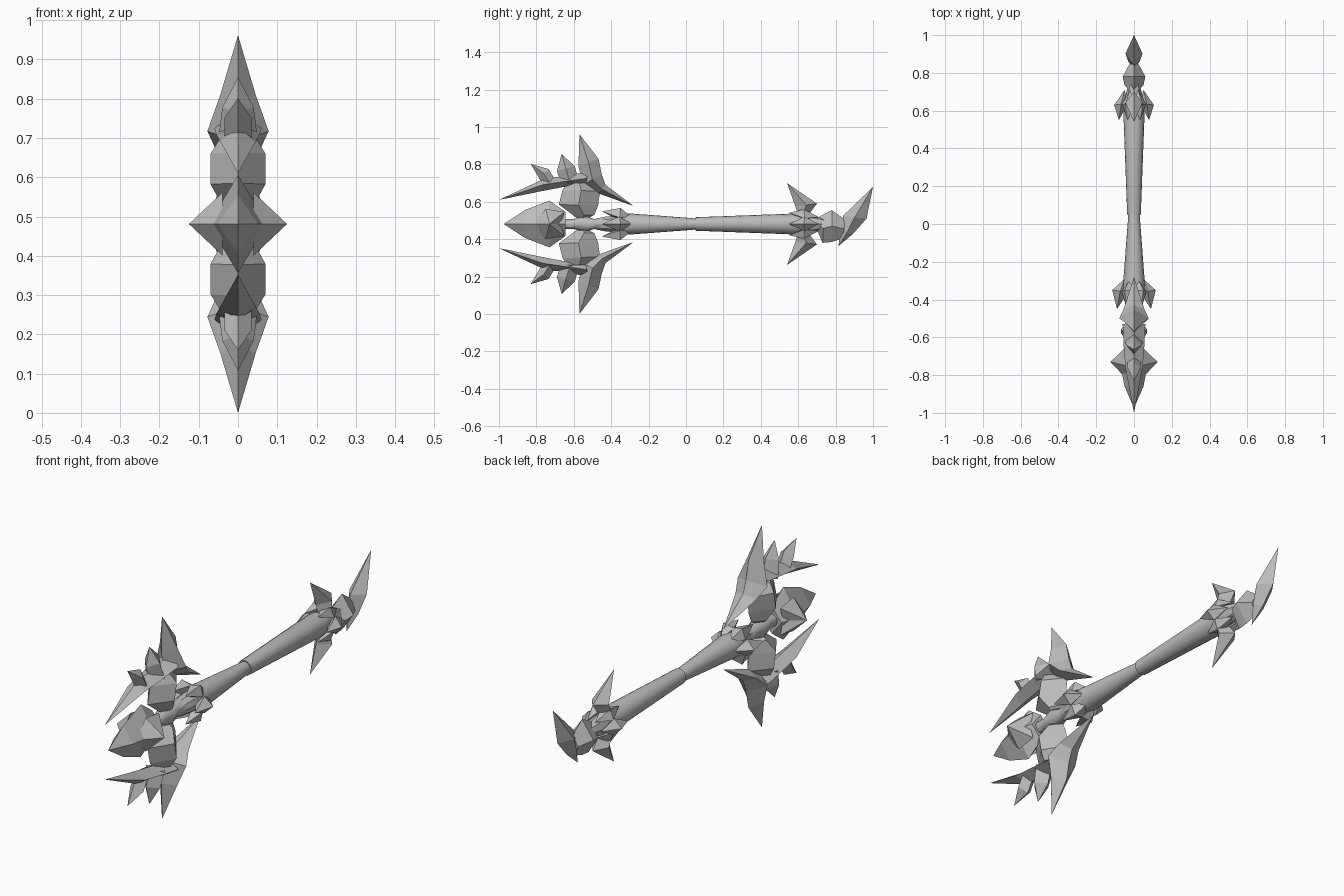
import bpy, bmesh, math
from mathutils import Vector, Matrix

cube = bpy.data.objects.get("Cube")
if cube:
    bpy.data.objects.remove(cube)

MID = 0.481  # height of the long axis

grey = bpy.data.materials.new("stone_grey")
grey.use_nodes = True
grey.diffuse_color = (0.5, 0.5, 0.5, 1)
grey.node_tree.nodes["Principled BSDF"].inputs["Base Color"].default_value = (0.5, 0.5, 0.5, 1)


def loft(bm, rings):
    """Skin a list of rings; a ring with one point is a sharp tip."""
    rows = [[bm.verts.new(p) for p in r] for r in rings]
    for a, b in zip(rows, rows[1:]):
        n = max(len(a), len(b))
        for i in range(n):
            j = (i + 1) % n
            if len(a) == 1:
                bm.faces.new((a[0], b[i], b[j]))
            elif len(b) == 1:
                bm.faces.new((a[i], a[j], b[0]))
            else:
                bm.faces.new((a[i], a[j], b[j], b[i]))
    for r in (rows[0], rows[-1]):
        if len(r) > 2:
            bm.faces.new(r)


def diamond(row):
    """(y, z) is a tip; (y, z, y, z, width) is a diamond section."""
    if len(row) == 2:
        return [Vector((0, row[0], row[1]))]
    ay, az, by, bz, w = row
    my, mz = (ay + by) / 2, (az + bz) / 2
    return [Vector(p) for p in ((0, ay, az), (w, my, mz), (0, by, bz), (-w, my, mz))]


def finish(name, bm, smooth=False):
    bmesh.ops.recalc_face_normals(bm, faces=bm.faces)
    mesh = bpy.data.meshes.new(name)
    bm.to_mesh(mesh)
    bm.free()
    mesh.materials.append(grey)
    ob = bpy.data.objects.new(name, mesh)
    bpy.context.collection.objects.link(ob)
    if smooth:
        bpy.ops.object.select_all(action='DESELECT')
        ob.select_set(True)
        bpy.context.view_layer.objects.active = ob
        bpy.ops.object.shade_smooth_by_angle(angle=math.radians(35))
    return ob


def shard(name, rows, mirror=False):
    """Ridged blade, optionally repeated below the long axis."""
    for sign, side in ((1, "upper_"), (-1, "lower_")) if mirror else ((1, ""),):
        bm = bmesh.new()
        loft(bm, [diamond(r) for r in rows])
        if sign < 0:
            for v in bm.verts:
                v.co.z = 2 * MID - v.co.z
        finish(side + name, bm)


def lathe(name, profile, sides=16):
    """Round part about the long axis from (y, radius) pairs."""
    bm = bmesh.new()
    loft(bm, [[Vector((r * math.cos(t), y, MID + r * math.sin(t)))
               for t in (math.tau * i / sides for i in range(sides))] for y, r in profile])
    finish(name, bm, True)


def collar(name, rows, count=6, squash=0.86):
    """Ring of shards about the long axis; rows use (y, radius)."""
    bm = bmesh.new()
    for k in range(count):
        spin = Matrix.Rotation(math.tau * k / count + math.pi / 2, 4, 'Y')
        scale = 1 if k % (count // 2) == 0 else squash
        loft(bm, [[spin @ Vector((p.x, p.y, p.z * scale)) + Vector((0, 0, MID))
                   for p in diamond(r)] for r in rows])
    finish(name, bm)


# Handle and core
lathe("front_grip", [(-0.36, 0.06), (-0.28, 0.055), (0.05, 0.03)])
lathe("rear_grip", [(0.05, 0.036), (0.58, 0.056), (0.64, 0.045)])
lathe("head_core", [(-0.66, 0.03), (-0.6, 0.028), (-0.54, 0.045), (-0.49, 0.028),
                    (-0.44, 0.04), (-0.35, 0.05)], 10)
lathe("rear_core", [(0.6, 0.045), (0.66, 0.05), (0.74, 0.03)], 8)

# Collars of small shards
collar("front_collar", [(-0.29, 0.05), (-0.35, 0.115, -0.36, 0.03, 0.04), (-0.45, 0.09)])
collar("rear_collar", [(0.55, 0.08), (0.63, 0.105, 0.64, 0.03, 0.04), (0.71, 0.05)])

# Crescent wings, above and below
shard("crescent", [(-0.57, 0.962), (-0.575, 0.79, -0.468, 0.83, 0.045),
                   (-0.55, 0.69, -0.45, 0.745, 0.078),
                   (-0.47, 0.645, -0.43, 0.69, 0.055), (-0.28, 0.577)], True)
shard("front_horn", [(-1.0, 0.61), (-0.78, 0.655, -0.75, 0.727, 0.045),
                     (-0.65, 0.68, -0.634, 0.738, 0.055),
                     (-0.54, 0.685, -0.52, 0.765, 0.06)], True)
shard("outer_spike", [(-0.83, 0.802), (-0.785, 0.725, -0.735, 0.775, 0.035),
                      (-0.76, 0.685, -0.69, 0.70, 0.035)], True)
shard("inner_spike", [(-0.665, 0.855), (-0.69, 0.765, -0.595, 0.79, 0.04),
                      (-0.67, 0.70, -0.57, 0.70, 0.05)], True)
shard("wing_petal", [(-0.63, 0.70, -0.51, 0.70, 0.045), (-0.66, 0.665, -0.46, 0.655, 0.07),
                     (-0.68, 0.585, -0.47, 0.58, 0.07),
                     (-0.60, 0.525, -0.49, 0.53, 0.04), (-0.555, 0.495)], True)

# Front gem with a claw on each side
shard("front_gem", [(-0.975, MID), (-0.86, MID + 0.075, -0.86, MID - 0.075, 0.05),
                    (-0.73, MID + 0.125, -0.73, MID - 0.125, 0.075),
                    (-0.645, MID + 0.065, -0.645, MID - 0.065, 0.05)])
for side, sx in (("left", 1), ("right", -1)):
    bm = bmesh.new()
    base = [Vector((sx * 0.04, y, MID + z)) for y, z in
            ((-0.82, 0), (-0.75, 0.08), (-0.65, 0.065), (-0.67, 0), (-0.65, -0.065), (-0.75, -0.08))]
    loft(bm, [base, [Vector((sx * 0.125, -0.73, MID))]])
    finish(side + "_gem_claw", bm)

# Rear guard, pommel gem and tail blade
shard("rear_spike", [(0.54, 0.70), (0.585, 0.575, 0.70, 0.59, 0.045),
                     (0.60, 0.53, 0.655, 0.53, 0.05), (0.63, 0.48)], True)
shard("pommel_gem", [(0.68, 0.50), (0.73, 0.38, 0.74, 0.535, 0.05),
                     (0.78, 0.385, 0.78, 0.555, 0.06), (0.84, 0.405, 0.85, 0.505, 0.025)])
shard("tail_blade", [(1.0, 0.68), (0.84, 0.525, 0.965, 0.51, 0.045),
                     (0.825, 0.44, 0.895, 0.43, 0.03), (0.815, 0.363)])
